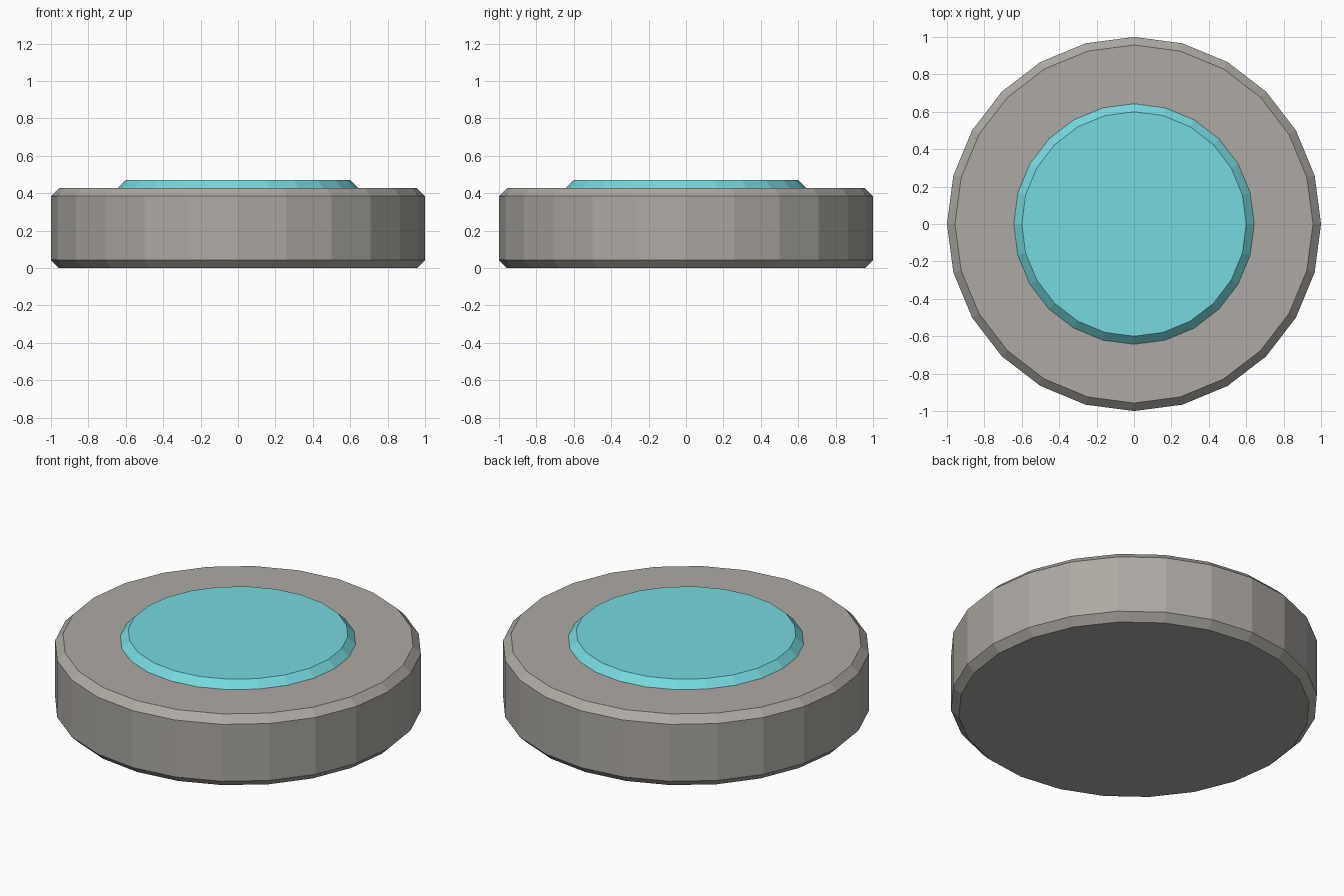
import bpy, bmesh, math

if "Cube" in bpy.data.objects:
    bpy.data.objects.remove(bpy.data.objects["Cube"])

SIDES = 24
BEVEL = 0.043


def turned_disc(name, profile, colour=None):
    """Flat-faced disc turned from (radius, height) points, capped at both ends."""
    bm = bmesh.new()
    rings = []
    for r, z in profile:
        rings.append([bm.verts.new((r * math.cos(2 * math.pi * i / SIDES),
                                    r * math.sin(2 * math.pi * i / SIDES), z))
                      for i in range(SIDES)])
    for lower, upper in zip(rings, rings[1:]):
        for i in range(SIDES):
            j = (i + 1) % SIDES
            bm.faces.new((lower[i], lower[j], upper[j], upper[i]))
    bm.faces.new(rings[0][::-1])
    bm.faces.new(rings[-1])
    mesh = bpy.data.meshes.new(name)
    bm.to_mesh(mesh)
    bm.free()
    obj = bpy.data.objects.new(name, mesh)
    bpy.context.collection.objects.link(obj)
    if colour:
        mat = bpy.data.materials.new(name + "_colour")
        mat.diffuse_color = colour
        mat.use_nodes = True
        mat.node_tree.nodes["Principled BSDF"].inputs["Base Color"].default_value = mat.diffuse_color
        mesh.materials.append(mat)
    return obj


# Grey base with chamfered top and bottom rims
H = 0.428
turned_disc("base", [(1 - BEVEL, 0), (1, BEVEL), (1, H - BEVEL), (1 - BEVEL, H)],
            (0.42, 0.40, 0.37, 1))

# Raised cyan pad, set slightly into the base
R = 0.643
turned_disc("glowing_pad", [(R, H - 0.02), (R, H), (R - BEVEL, H + BEVEL)],
            (0.18, 0.70, 0.74, 1))
